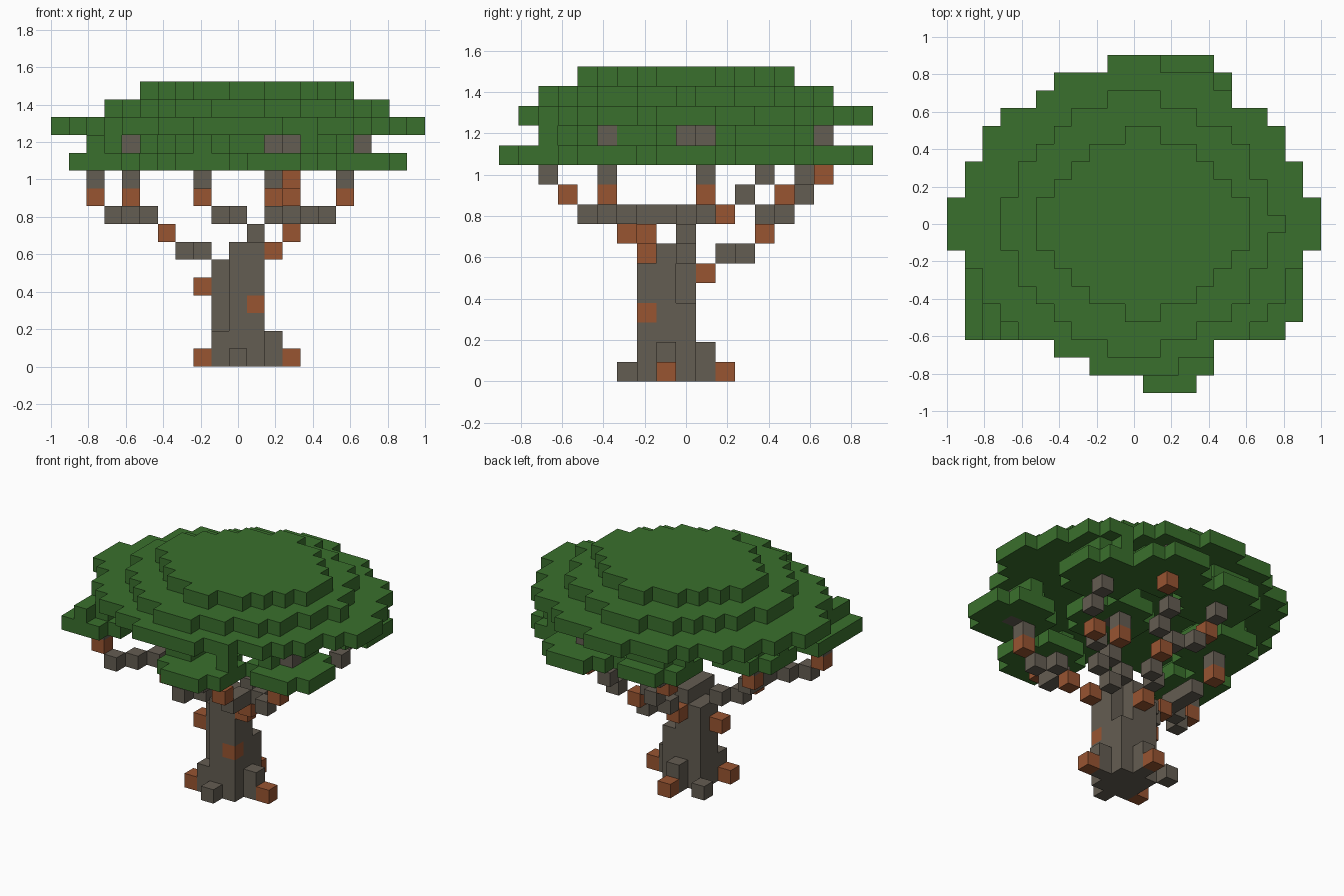
import bpy, bmesh, math
from mathutils import Vector

if "Cube" in bpy.data.objects:
    bpy.data.objects.remove(bpy.data.objects["Cube"], do_unlink=True)

BLOCK = 2 / 21  # edge length of one block


def material(name, rgb):
    mat = bpy.data.materials.new(name)
    mat.use_nodes = True
    mat.diffuse_color = (*rgb, 1)
    shader = mat.node_tree.nodes["Principled BSDF"]
    shader.inputs["Base Color"].default_value = (*rgb, 1)
    return mat


bark = material("grey bark", (.127, .109, .084))
cut_wood = material("orange cut wood", (.314, .089, .031))
leaf = material("leaf green", (.042, .162, .026))

axes = [Vector(a) for a in ((1, 0, 0), (0, 1, 0), (0, 0, 1))]


def build_blocks(name, cells, materials, accents=()):
    """Build the outer skin of a set of grid cells; accents get the second material."""
    bm = bmesh.new()
    for cell in cells:
        middle = Vector(cell) + axes[2] / 2
        for i, axis in enumerate(axes):
            for side in (-1, 1):
                normal = axis * side
                neighbour = tuple(int(a + b) for a, b in zip(cell, normal))
                if neighbour in cells:
                    continue
                u, w = axes[i - 2] * side, axes[i - 1]
                corners = (-u - w, u - w, u + w, w - u)
                verts = [bm.verts.new((middle + (normal + c) / 2) * BLOCK) for c in corners]
                face = bm.faces.new(verts)
                face.material_index = int(cell in accents)
    bmesh.ops.remove_doubles(bm, verts=bm.verts, dist=BLOCK / 100)
    bmesh.ops.dissolve_limit(bm, angle_limit=math.radians(1), verts=bm.verts,
                             edges=bm.edges, delimit={'MATERIAL'})
    mesh = bpy.data.meshes.new(name)
    bm.to_mesh(mesh)
    bm.free()
    for mat in materials:
        mesh.materials.append(mat)
    bpy.context.collection.objects.link(bpy.data.objects.new(name, mesh))


def box(x_range, y_range, z_range):
    """All cells in a box, both ends included."""
    xs, ys, zs = (range(a, b + 1) for a, b in (x_range, y_range, z_range))
    return {(x, y, z) for x in xs for y in ys for z in zs}


def trace(path):
    """Cells along a chain of straight runs between the given points."""
    cells = {path[0]}
    for start, end in zip(path, path[1:]):
        a, b = Vector(start), Vector(end)
        steps = int(max(abs(d) for d in b - a))
        for k in range(steps + 1):
            cells.add(tuple(round(c) for c in a.lerp(b, k / steps)))
    return cells


# Trunk: square column with two notched corners and a lowered left side
trunk = box((-1, 1), (-2, 0), (0, 6))
trunk -= box((-1, -1), (-2, -2), (2, 6)) | box((1, 1), (0, 0), (4, 6))
trunk -= box((-1, -1), (-2, 0), (6, 6))
knots = {(-2, -1, 4), (0, 1, 5), (1, -2, 3)}
trunk |= knots
build_blocks("trunk", trunk, (bark, cut_wood), knots)

# Roots: low stubs around the base with cut ends
root_ends = {(3, -1, 0), (0, 2, 0), (-2, -2, 0)}
roots = root_ends | {(0, -3, 0), (-2, 1, 0)}
roots |= box((2, 2), (-1, -1), (0, 1)) | box((0, 0), (1, 1), (0, 1))
build_blocks("roots", roots, (bark, cut_wood), root_ends)

# Branches: every bend is cut wood, every end carries a clump of leaves
front_fork, left_fork, back_fork = (3, -3, 7), (-4, -2, 7), (1, 4, 7)
branches = {
    "front_right_branch": [(2, -2, 6), front_fork, (6, -4, 9), (7, -4, 12)],
    "front_branch": [front_fork, (3, -6, 9), (2, -7, 10)],
    "front_left_branch": [(-1, -1, 5), left_fork, (-8, -4, 9), (-8, -4, 10)],
    "left_branch": [left_fork, (-6, 1, 9), (-6, 1, 12)],
    "back_branch": [(0, 1, 5), back_fork, (3, 7, 10), (3, 7, 12)],
    "back_left_branch": [back_fork, (-2, 5, 9), (-2, 6, 10)],
    "right_branch": [(1, -1, 6), (5, 2, 8), (6, 4, 10)],
    "middle_branch": [(1, -1, 6), (2, 1, 9), (2, 0, 12)],
}
wood = set(trunk)
for name, path in branches.items():
    cells = trace(path) - wood
    build_blocks(name, cells, (bark, cut_wood), path[:-1])
    wood |= cells
tips = [path[-1] for path in branches.values()]


def layer(z, cx, cy, rx, ry):
    """One solid, slightly diamond-shaped round of leaves."""
    return {(x, y, z) for x, y, z in box((-10, 10), (-9, 9), (z, z))
            if (abs(x - cx) / rx) ** 1.6 + (abs(y - cy) / ry) ** 1.6 <= 1}


def clumps(region, reach):
    """Cells of a region that lie near a branch tip."""
    return {c for c in region
            if any((c[0] - t[0]) ** 2 + (c[1] - t[1]) ** 2 <= reach for t in tips)}


# Upper canopy: three stepped layers
build_blocks("canopy_wide", layer(13, 0, .4, 10.4, 9), (leaf,))
build_blocks("canopy_middle", layer(14, .3, 0, 7.9, 7.4), (leaf,))
build_blocks("canopy_top", layer(15, .5, 0, 5.9, 5.2), (leaf,))

# Lower canopy: separate clumps over the branch tips
low = clumps(box((-9, 9), (-9, 9), (11, 11)), 5)
build_blocks("canopy_low_clumps", low - wood, (leaf,))

# Upper clumps leave the wood open towards the front and the right
upper = clumps(box((-8, 7), (-7, 7), (12, 12)), 4)
for tx, ty, tz in tips:
    if tz == 12:
        upper = {(x, y, z) for x, y, z in upper
                 if not (x == tx and y < ty) and not (y == ty and x > tx)}
build_blocks("canopy_upper_clumps", upper - wood, (leaf,))
